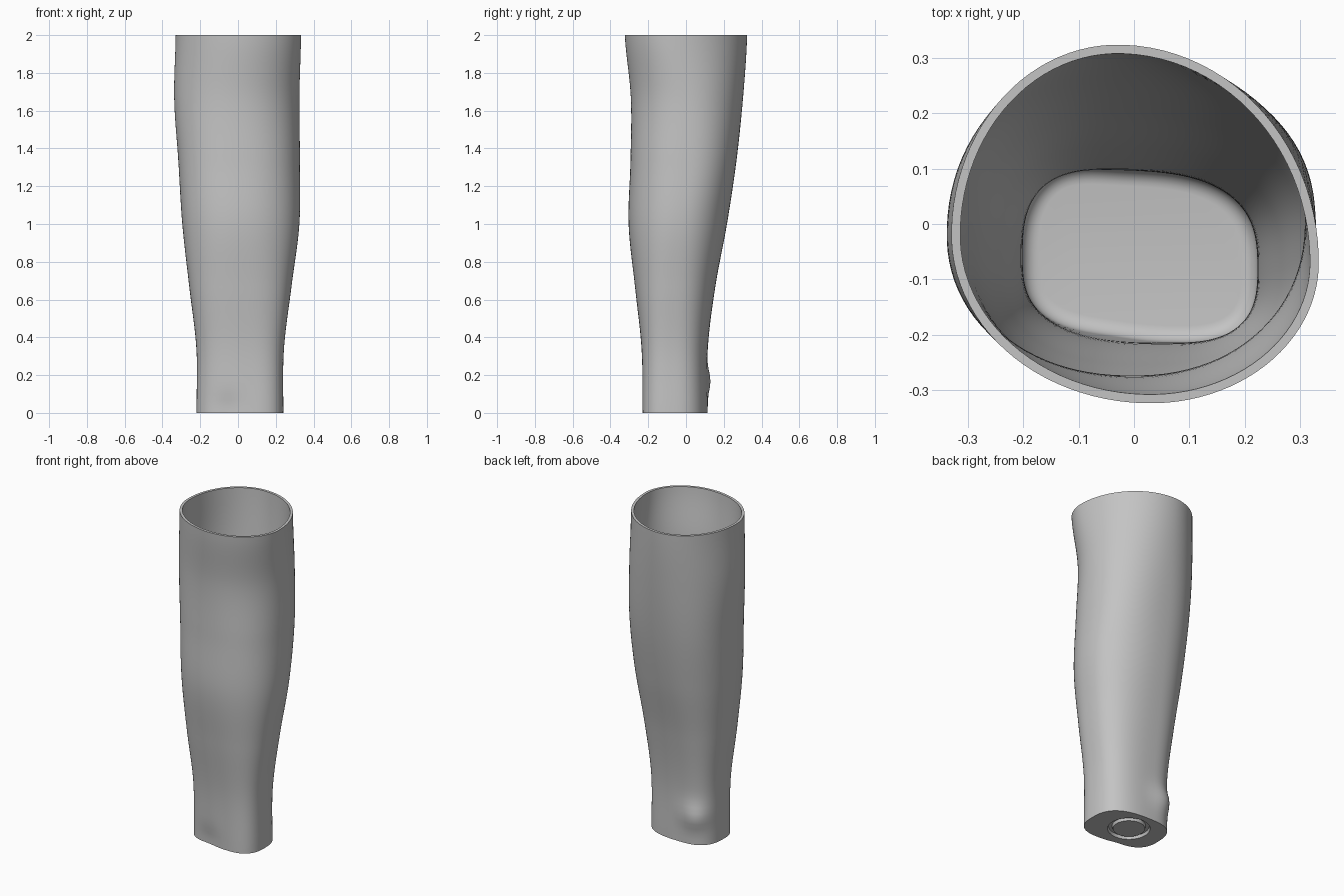
import bpy, bmesh, math
from mathutils import Vector

cube = bpy.data.objects.get("Cube")
if cube:
    bpy.data.objects.remove(cube, do_unlink=True)

SIDES = 96          # points around each cross-section
RINGS = 60          # cross-sections along the height
HEIGHT = 2.0
WALL = 0.016
FLOOR = 0.06
FILLET = 0.03

# Evenly spaced cross-sections, bottom to top:
# x min, x max, y min, y max, x of back and front extremes,
# y of the two side extremes, squareness
KEYS = [
    (-.22, .24, -.23, .115, -.04, .08, -.06, -.08, 2.7),
    (-.22, .243, -.235, .115, -.04, .05, -.06, -.08, 2.7),
    (-.258, .283, -.27, .155, -.04, .02, -.06, -.07, 2.5),
    (-.295, .325, -.304, .217, -.03, 0, -.04, -.04, 2.3),
    (-.316, .328, -.294, .267, -.02, 0, -.02, 0, 2.3),
    (-.338, .325, -.292, .302, -.02, 0, -.02, 0, 2.1),
    (-.33, .334, -.324, .324, -.03, .03, -.02, -.07, 2),
]

# Local swellings (centre, height, radius): wrist bone and front hollow
BUMPS = [
    (Vector((-.12, .09, .17)), .028, .075),
    (Vector((-.06, -.23, .02)), -.014, .08),
]


def key_at(z):
    """Smoothly interpolate the section values at height z."""
    t = z / HEIGHT * (len(KEYS) - 1)
    i = min(int(t), len(KEYS) - 2)
    f = t - i
    a, b, c, d = (KEYS[max(0, min(len(KEYS) - 1, i + k))] for k in (-1, 0, 1, 2))
    return [q + f * ((r - p) + f * (2*p - 5*q + 4*r - s + f * (3*(q - r) + s - p))) / 2
            for p, q, r, s in zip(a, b, c, d)]


def section(z, inset=0.0, level=None):
    """Closed loop of the limb at height z, moved inward by inset."""
    x0, x1, y0, y1, x_back, x_front, y_left, y_right, n = key_at(z)
    points = []
    for i in range(SIDES):
        a = math.tau * (i + 0.5) / SIDES
        c, s = math.cos(a), math.sin(a)
        cx = x_back if s > 0 else x_front
        cy = y_right if c > 0 else y_left
        rx = x1 - cx if c > 0 else cx - x0
        ry = y1 - cy if s > 0 else cy - y0
        p = Vector((cx + math.copysign(rx * abs(c) ** (2 / n), c),
                    cy + math.copysign(ry * abs(s) ** (2 / n), s), z))
        out = Vector((p.x - (x0 + x1) / 2, p.y - (y0 + y1) / 2, 0)).normalized()
        for centre, amount, radius in BUMPS:
            p += out * amount * math.exp(-((p - centre).length / radius) ** 2)
        points.append(p)
    loop = []
    for i, p in enumerate(points):
        along = points[(i + 1) % SIDES] - points[i - 1]
        normal = Vector((along.y, -along.x, 0)).normalized()
        q = p - normal * inset
        q.z = z if level is None else level
        loop.append(q)
    return loop


def circle(radius, z):
    """Loop on the underside, lined up with the outer wall's points."""
    centre = Vector((0, -.045, 0))
    return [centre + (p - centre).normalized() * radius + Vector((0, 0, z))
            for p in section(0)]


# Underside with a round groove
loops = [circle(.09, 0), circle(.095, .018), circle(.115, .018), circle(.12, 0)]
# Outer wall
loops += [section(HEIGHT * i / RINGS) for i in range(RINGS + 1)]
# Inner wall, from the rim down
low = FLOOR + FILLET
loops += [section(HEIGHT + (low - HEIGHT) * i / RINGS, WALL) for i in range(RINGS + 1)]
# Rounded inner floor
for i in range(1, 7):
    a = math.pi / 2 * i / 6
    loops.append(section(low, WALL + FILLET * (1 - math.cos(a)), low - FILLET * math.sin(a)))

bm = bmesh.new()
rows = [[bm.verts.new(p) for p in loop] for loop in loops]
for lower, upper in zip(rows, rows[1:]):
    for i in range(SIDES):
        j = (i + 1) % SIDES
        bm.faces.new((lower[i], lower[j], upper[j], upper[i]))
bm.faces.new(list(reversed(rows[0])))
bm.faces.new(rows[-1])
bmesh.ops.recalc_face_normals(bm, faces=bm.faces)
mesh = bpy.data.meshes.new("forearm_shell")
bm.to_mesh(mesh)
bm.free()

# Single grey finish
grey = bpy.data.materials.new("plain_grey")
grey.use_nodes = True
colour = (.55, .55, .55, 1)
grey.diffuse_color = colour
grey.node_tree.nodes["Principled BSDF"].inputs["Base Color"].default_value = colour
mesh.materials.append(grey)

shell = bpy.data.objects.new("forearm_shell", mesh)
bpy.context.collection.objects.link(shell)
bpy.ops.object.select_all(action="DESELECT")
shell.select_set(True)
bpy.context.view_layer.objects.active = shell
bpy.ops.object.shade_smooth_by_angle(angle=math.radians(35))
